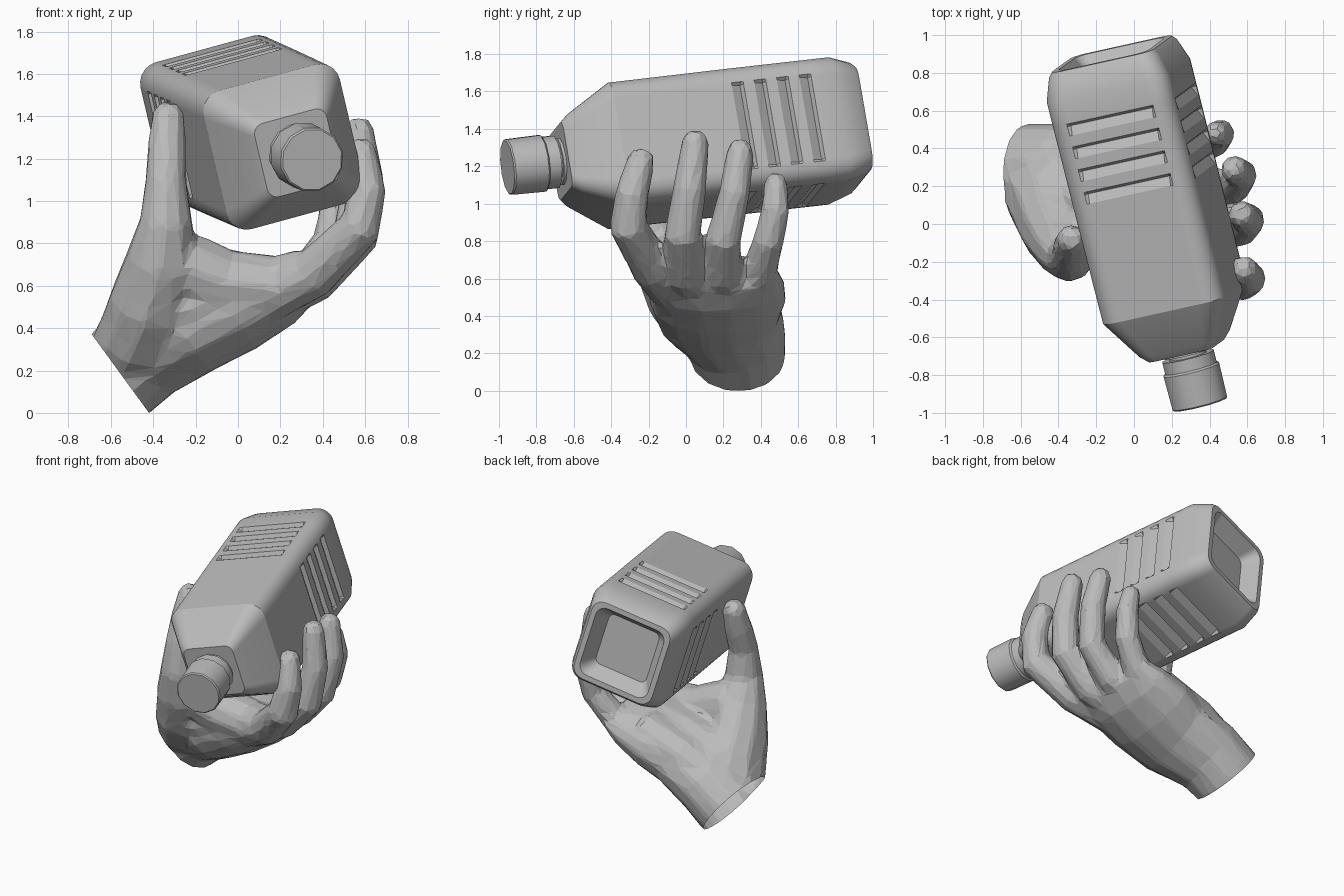
import bpy, bmesh
from math import radians, sin, cos, pi
from mathutils import Vector

cube = bpy.data.objects.get("Cube")
if cube:
    bpy.data.objects.remove(cube, do_unlink=True)

GREY = (0.5, 0.5, 0.5, 1)
mat = bpy.data.materials.new("plain_grey")
mat.use_nodes = True
mat.diffuse_color = GREY
mat.node_tree.nodes["Principled BSDF"].inputs["Base Color"].default_value = GREY


def loft(bm, rings):
    """Skin a list of equal-length point rings and cap both ends."""
    rows = [[bm.verts.new(p) for p in ring] for ring in rings]
    n = len(rows[0])
    faces = [bm.faces.new((a[i], a[(i + 1) % n], b[(i + 1) % n], b[i]))
             for a, b in zip(rows, rows[1:]) for i in range(n)]
    faces += [bm.faces.new(rows[0][::-1]), bm.faces.new(rows[-1])]
    bmesh.ops.recalc_face_normals(bm, faces=faces)


def make(name, bm, smooth=0):
    mesh = bpy.data.meshes.new(name)
    bm.to_mesh(mesh)
    bm.free()
    mesh.materials.append(mat)
    ob = bpy.data.objects.new(name, mesh)
    bpy.context.collection.objects.link(ob)
    bpy.ops.object.select_all(action='DESELECT')
    ob.select_set(True)
    bpy.context.view_layer.objects.active = ob
    if smooth:
        bpy.ops.object.shade_smooth_by_angle(angle=radians(smooth))
    return ob


# Bottle frame: axis from cap to base, rolled about that axis
START = Vector((0.35, -0.955, 1.195))
AXIS = Vector((-0.252, 1, 0.113)).normalized()
side = AXIS.cross(Vector((0, 0, 1))).normalized()
up = side.cross(AXIS)
ROLL = radians(15)
U = side * cos(ROLL) + up * sin(ROLL)
V = up * cos(ROLL) - side * sin(ROLL)


def place(s, a, b):
    return START + AXIS * s + U * a + V * b


def square_ring(s, half, radius, groove=0):
    """Rounded square section; groove sinks the flat of each side."""
    ring = []
    flat = half - radius
    for k in range(4):
        ck, sk = cos(k * pi / 2), sin(k * pi / 2)
        pts = [(half - groove, -flat * 0.94), (half - groove, flat * 0.94)]
        pts += [(flat + radius * cos(i * pi / 10), flat + radius * sin(i * pi / 10)) for i in range(6)]
        ring += [place(s, a * ck - b * sk, a * sk + b * ck) for a, b in pts]
    return ring


# Bottle body: shoulder, grooved walls, tapered base and recessed bottom
sections = [(0.295, 0.18, 0.05), (0.335, 0.215, 0.06), (0.56, 0.34, 0.1)]
for g in (1.26, 1.385, 1.51, 1.635):
    sections += [(g - 0.05, 0.342, 0.1), (g, 0.342, 0.1, 0.025), (g + 0.015, 0.342, 0.1)]
sections += [(1.78, 0.342, 0.1), (1.90, 0.305, 0.09), (1.925, 0.285, 0.08),
             (1.925, 0.25, 0.07), (1.82, 0.185, 0.04)]
bm = bmesh.new()
loft(bm, [square_ring(*s) for s in sections])
make("bottle_body", bm, 22)


def turned(name, profile, sides):
    bm = bmesh.new()
    loft(bm, [[place(s, r * cos(2 * pi * i / sides), r * sin(2 * pi * i / sides))
               for i in range(sides)] for s, r in profile])
    make(name, bm, 35)


turned("bottle_cap", [(0, 0.146), (0.008, 0.154), (0.19, 0.157), (0.2, 0.145), (0.265, 0.145)], 12)
turned("bottle_neck", [(0.25, 0.105), (0.28, 0.105), (0.28, 0.13), (0.30, 0.13), (0.32, 0.105)], 12)


# Hand: overlapping limbs fused into one faceted skin
def limb(bm, path, width_axis=None, sides=10):
    """Tube through (x, y, z, thickness[, width]) stations."""
    pts = [Vector(p[:3]) for p in path]
    rings = []
    for i, (c, p) in enumerate(zip(pts, path)):
        t = (pts[min(i + 1, len(pts) - 1)] - pts[max(i - 1, 0)]).normalized()
        w = (width_axis or Vector((0, 1, 0) if abs(t.y) < 0.7 else (1, 0, 0)))
        w = (w - t * w.dot(t)).normalized()
        n = t.cross(w)
        rings.append([c + n * p[3] * sin(2 * pi * k / sides) + w * p[-1] * cos(2 * pi * k / sides)
                      for k in range(sides)])
    loft(bm, rings)


def digit(bm, path):
    """Limb with a rounded tip added past its last station."""
    a, b = Vector(path[-2][:3]), Vector(path[-1][:3])
    r = path[-1][3]
    d = (b - a).normalized()
    tip = [(*(b + d * r * k), r * f) for k, f in ((0.5, 0.85), (0.85, 0.45))]
    limb(bm, path + tip)


bm = bmesh.new()
# wrist and palm
limb(bm, [(-0.62, 0.28, 0.14, 0.235, 0.25), (-0.555, 0.28, 0.185, 0.235, 0.255),
          (-0.42, 0.26, 0.29, 0.23, 0.28),
          (-0.2, 0.18, 0.4, 0.22, 0.34), (0, 0.17, 0.49, 0.21, 0.37),
          (0.2, 0.16, 0.575, 0.17, 0.37), (0.33, 0.17, 0.64, 0.11, 0.33)],
     Vector((0, 1, 0)), 14)
# heel of the palm on the little finger side
limb(bm, [(-0.52, 0.3, 0.28, 0.18), (-0.2, 0.33, 0.46, 0.17), (0.1, 0.34, 0.58, 0.15)])
# flesh between the thumb root and the palm
limb(bm, [(-0.42, 0.04, 0.44, 0.17), (-0.2, 0, 0.5, 0.17, 0.19), (0.1, -0.01, 0.54, 0.14, 0.18)])
limb(bm, [(-0.46, 0.16, 0.42, 0.17, 0.22), (-0.15, 0.12, 0.53, 0.16, 0.28), (0.15, 0.12, 0.6, 0.14, 0.28)])
# web between thumb and index finger
limb(bm, [(-0.34, -0.08, 0.72, 0.17), (-0.2, -0.07, 0.67, 0.17), (-0.05, -0.06, 0.61, 0.165),
          (0.2, -0.08, 0.6, 0.15), (0.34, -0.14, 0.67, 0.12)])
# thumb
digit(bm, [(-0.53, 0.24, 0.24, 0.2), (-0.47, 0.13, 0.37, 0.2, 0.24), (-0.41, -0.01, 0.53, 0.2, 0.22),
           (-0.36, -0.12, 0.72, 0.175),
           (-0.34, -0.18, 0.9, 0.13), (-0.34, -0.17, 1.1, 0.1),
           (-0.335, -0.12, 1.26, 0.095), (-0.33, -0.08, 1.4, 0.08)])
# index, middle, ring and little fingers
digit(bm, [(0.12, -0.06, 0.55, 0.14), (0.36, -0.18, 0.66, 0.12), (0.58, -0.31, 0.88, 0.105),
           (0.61, -0.29, 1.05, 0.092), (0.58, -0.24, 1.23, 0.077)])
digit(bm, [(0.16, 0.04, 0.56, 0.14), (0.37, 0, 0.63, 0.11), (0.57, -0.02, 0.83, 0.1),
           (0.605, 0.02, 1.08, 0.09), (0.57, 0.05, 1.33, 0.075)])
digit(bm, [(0.16, 0.2, 0.56, 0.14), (0.36, 0.2, 0.63, 0.105), (0.53, 0.2, 0.81, 0.095),
           (0.57, 0.26, 1.06, 0.085), (0.53, 0.29, 1.28, 0.075)])
digit(bm, [(0.12, 0.36, 0.56, 0.13), (0.3, 0.39, 0.63, 0.095), (0.43, 0.44, 0.8, 0.085),
           (0.46, 0.48, 0.97, 0.077), (0.43, 0.48, 1.11, 0.065)])
hand = make("hand", bm)

remesh = hand.modifiers.new("fuse", 'REMESH')
remesh.mode = 'VOXEL'
remesh.voxel_size = 0.02
soften = hand.modifiers.new("soften", 'SMOOTH')
soften.factor = 0.5
soften.iterations = 8
facets = hand.modifiers.new("facets", 'DECIMATE')
facets.ratio = 0.06
for name in [m.name for m in hand.modifiers]:
    bpy.ops.object.modifier_apply(modifier=name)

# Cut the wrist open with a straight edge
bm = bmesh.new()
bm.from_mesh(hand.data)
bmesh.ops.bisect_plane(bm, geom=bm.verts[:] + bm.edges[:] + bm.faces[:],
                       plane_co=(-0.555, 0.28, 0.185), plane_no=(0.81, 0, 0.59), clear_inner=True)
for f in bm.faces:
    f.smooth = False
bm.to_mesh(hand.data)
bm.free()
